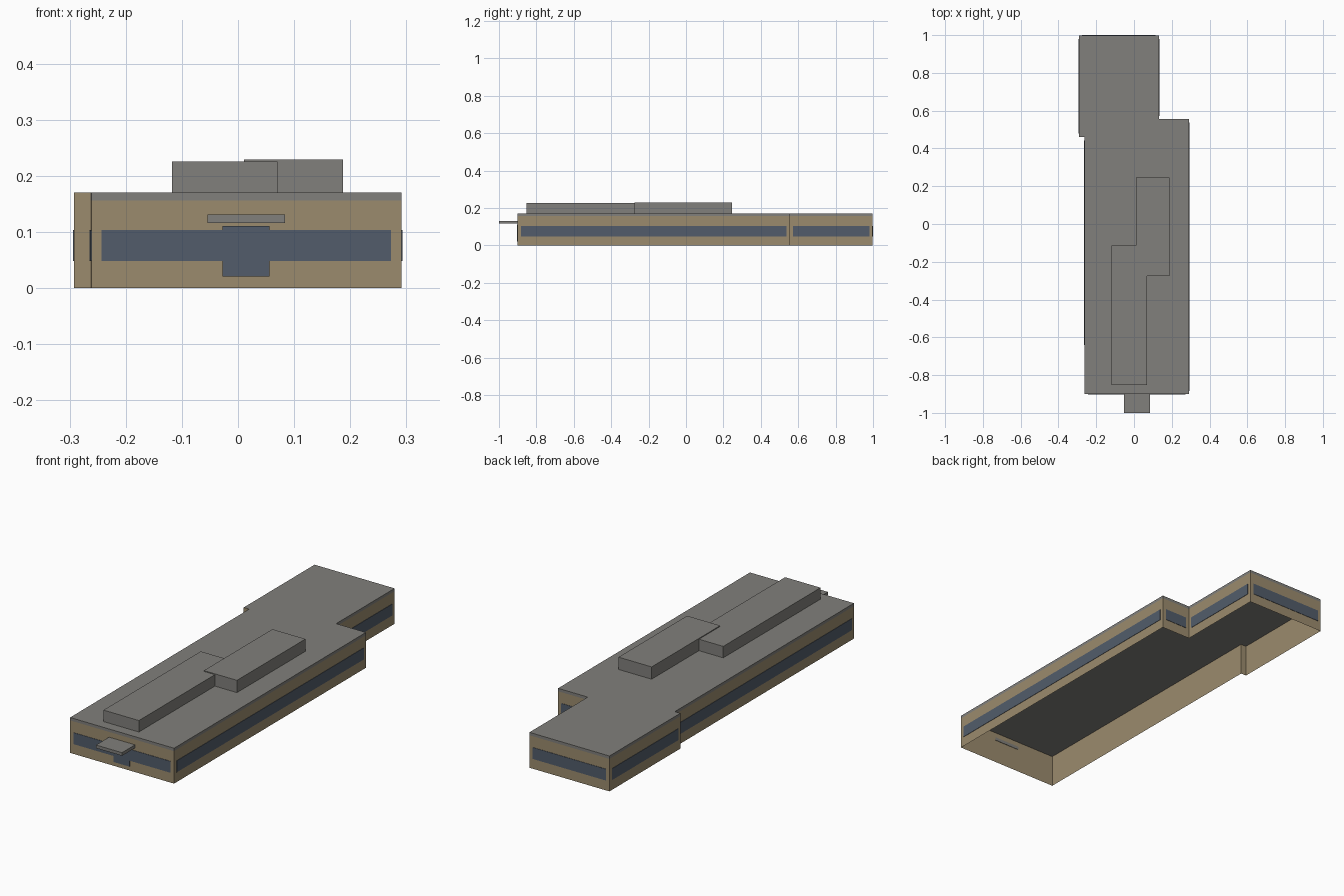
import bpy
import bmesh
from mathutils import Vector

cube = bpy.data.objects.get("Cube")
if cube:
    bpy.data.objects.remove(cube, do_unlink=True)


def material(name, color):
    mat = bpy.data.materials.new(name)
    mat.use_nodes = True
    mat.diffuse_color = (*color, 1)
    mat.node_tree.nodes["Principled BSDF"].inputs["Base Color"].default_value = (*color, 1)
    return mat


STONE = material("tan stone", (0.33, 0.26, 0.155))
GREY = material("roof grey", (0.22, 0.215, 0.2))
GLASS = material("blue grey glass", (0.085, 0.108, 0.145))


def finish(name, bm, *mats):
    mesh = bpy.data.meshes.new(name)
    bm.to_mesh(mesh)
    bm.free()
    for mat in mats:
        mesh.materials.append(mat)
    obj = bpy.data.objects.new(name, mesh)
    bpy.context.collection.objects.link(obj)
    return obj


def box(name, low, high, mat):
    low, high = Vector(low), Vector(high)
    bm = bmesh.new()
    bmesh.ops.create_cube(bm, size=1)
    bmesh.ops.scale(bm, vec=high - low, verts=bm.verts)
    bmesh.ops.translate(bm, vec=(low + high) / 2, verts=bm.verts)
    return finish(name, bm, mat)


# Footprint, anticlockwise from the front corner on the -x side
OUTLINE = [(-0.261, -0.901), (0.291, -0.901), (0.291, 0.555), (0.133, 0.555),
           (0.133, 0.998), (-0.292, 0.998), (-0.292, 0.46), (-0.263, 0.46)]
EDGES = list(zip(OUTLINE, OUTLINE[1:] + OUTLINE[:1]))
BAND, TOP = 0.156, 0.17

# Outer walls: a thin shell, open underneath
bm = bmesh.new()
for a, b in EDGES:
    bm.faces.new([bm.verts.new((*p, z)) for p, z in ((a, 0), (b, 0), (b, BAND), (a, BAND))])
bmesh.ops.remove_doubles(bm, verts=bm.verts, dist=0.0001)
finish("outer_walls", bm, STONE)

# Flat roof slab, its short front-facing step in stone
bm = bmesh.new()
base = bm.faces.new([bm.verts.new((x, y, BAND)) for x, y in OUTLINE])
extruded = bmesh.ops.extrude_face_region(bm, geom=[base], use_keep_orig=True)
raised = [v for v in extruded["geom"] if isinstance(v, bmesh.types.BMVert)]
bmesh.ops.translate(bm, vec=(0, 0, TOP - BAND), verts=raised)
bmesh.ops.recalc_face_normals(bm, faces=bm.faces)
for face in bm.faces:
    if face.normal.y < -0.9 and face.calc_center_median().y > 0:
        face.material_index = 1
finish("roof_slab", bm, GREY, STONE)

# Window strips on every wall long enough to hold one
MARGIN, THICK = 0.018, 0.002
for number, (a, b) in enumerate(EDGES):
    a, b = Vector((*a, 0)), Vector((*b, 0))
    along = (b - a).normalized()
    if (b - a).length < 0.1:
        continue
    out = along.cross(Vector((0, 0, 1)))
    start, end = a + along * MARGIN, b - along * MARGIN
    bm = bmesh.new()
    corners = [(start, 0.048), (end, 0.048), (end, 0.103), (start, 0.103)]
    rings = [[bm.verts.new(p + out * d + Vector((0, 0, z))) for p, z in corners]
             for d in (0.0002, THICK)]
    bm.faces.new(rings[0][::-1])
    bm.faces.new(rings[1])
    for i in range(4):
        j = (i + 1) % 4
        bm.faces.new((rings[0][i], rings[0][j], rings[1][j], rings[1][i]))
    finish(f"window_strip_{number + 1}", bm, GLASS)

# Entrance: glass door and canopy
box("entrance_door", (-0.028, -0.9045, 0.02), (0.056, -0.9012, 0.11), GLASS)
box("entrance_canopy", (-0.054, -1, 0.116), (0.084, -0.899, 0.131), GREY)

# Rooftop plant rooms
box("front_rooftop_block", (-0.118, -0.852, TOP - 0.005), (0.07, -0.114, 0.225), GREY)
box("rear_rooftop_block", (0.011, -0.275, TOP - 0.005), (0.187, 0.245, 0.229), GREY)
